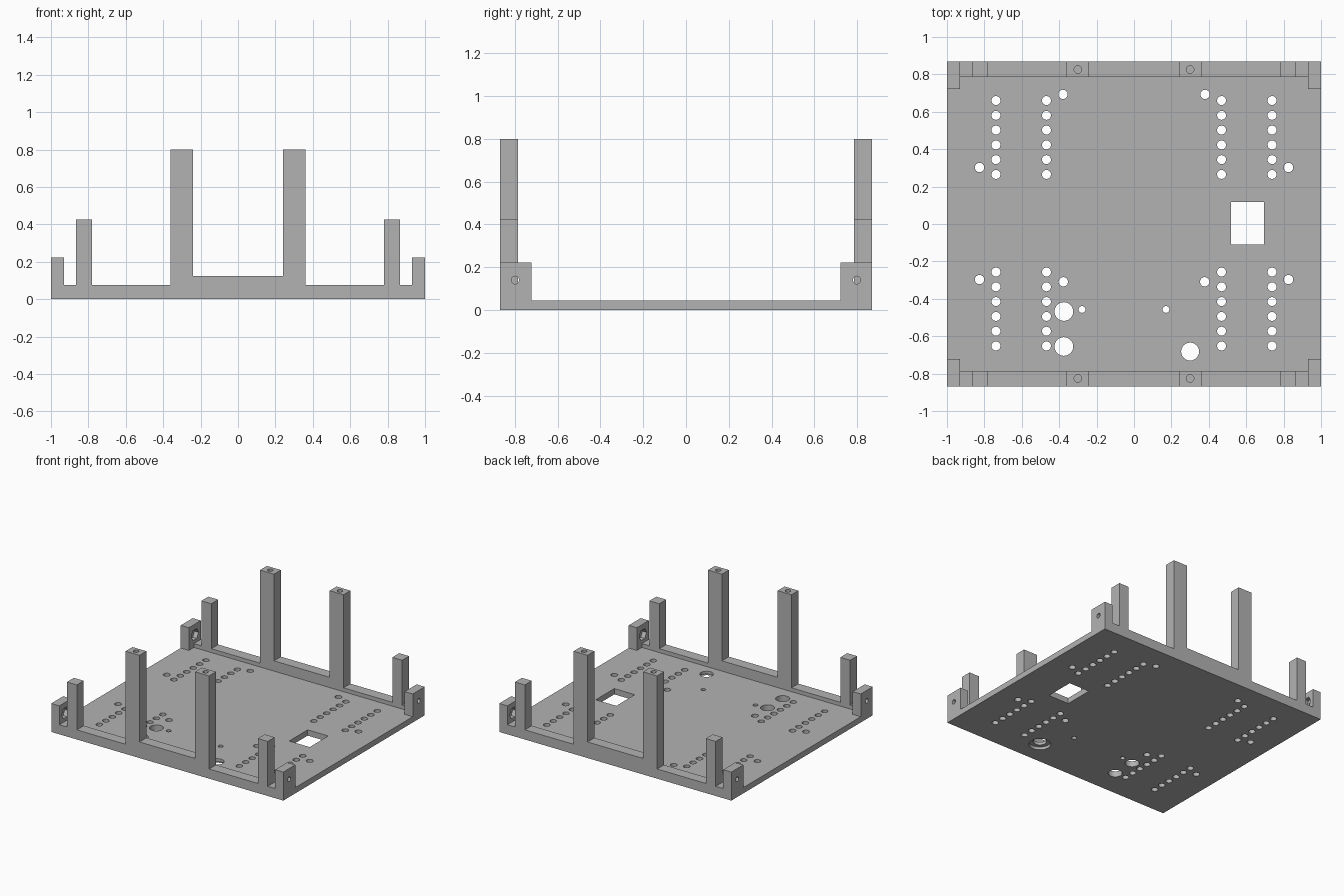
import bpy, bmesh, math
from mathutils import Matrix, Vector

if "Cube" in bpy.data.objects:
    bpy.data.objects.remove(bpy.data.objects["Cube"])

grey = bpy.data.materials.new("plain grey")
grey.use_nodes = True
COLOUR = (0.45, 0.45, 0.45, 1)
grey.diffuse_color = COLOUR
grey.node_tree.nodes["Principled BSDF"].inputs["Base Color"].default_value = COLOUR

PLATE_TOP, HALF_DEPTH, RAIL_INNER = 0.045, 0.87, 0.785


def make_object(name, bm):
    bmesh.ops.recalc_face_normals(bm, faces=bm.faces)
    mesh = bpy.data.meshes.new(name)
    bm.to_mesh(mesh)
    bm.free()
    mesh.materials.append(grey)
    obj = bpy.data.objects.new(name, mesh)
    bpy.context.collection.objects.link(obj)
    return obj


def add_box(bm, low, high):
    low, high = Vector(low), Vector(high)
    place = Matrix.Translation((low + high) / 2) @ Matrix.Diagonal((*(high - low), 1))
    bmesh.ops.create_cube(bm, size=1, matrix=place)


def add_cylinder(bm, centre, radius, depth, turn=Matrix(), sides=24):
    bmesh.ops.create_cone(bm, cap_ends=True, segments=sides, radius1=radius,
                          radius2=radius, depth=depth,
                          matrix=Matrix.Translation(centre) @ turn)


def cut(obj, *cutter_meshes):
    """Subtract each cutter, then bake the result and drop the cutters."""
    cutters = []
    for bm in cutter_meshes:
        cutter = make_object("cutter", bm)
        cutter.hide_render = True
        mod = obj.modifiers.new("cut", "BOOLEAN")
        mod.operation, mod.solver, mod.object = "DIFFERENCE", "EXACT", cutter
        cutters.append(cutter)
    graph = bpy.context.evaluated_depsgraph_get()
    baked = bpy.data.meshes.new_from_object(obj.evaluated_get(graph))
    obj.modifiers.clear()
    obj.data = baked
    baked.shade_smooth()
    baked.set_sharp_from_angle(angle=math.radians(30))
    for cutter in cutters:
        bpy.data.objects.remove(cutter)


# Base plate
bm = bmesh.new()
add_box(bm, (-1, -HALF_DEPTH, 0), (1, HALF_DEPTH, PLATE_TOP))
plate = make_object("base_plate", bm)

# Rows of mounting holes, single holes and the rectangular opening
holes = bmesh.new()
for x in (-0.738, -0.468, 0.468, 0.738):
    for start in (0.265, -0.652):
        for i in range(6):
            add_cylinder(holes, (x, start + 0.079 * i, 0), 0.024, 0.3)
for side in (-1, 1):
    for x, y in ((0.38, 0.693), (0.826, 0.302), (0.826, -0.297), (0.378, -0.309)):
        add_cylinder(holes, (side * x, y, 0), 0.025, 0.3)
for x, y, r in ((-0.375, -0.468, 0.05), (-0.375, -0.655, 0.05), (0.3, -0.682, 0.048),
                (-0.278, -0.457, 0.018), (0.171, -0.457, 0.018)):
    add_cylinder(holes, (x, y, 0), r, 0.3)
add_box(holes, (0.518, -0.11, -0.2), (0.695, 0.118, 0.2))

# Wider bore under one of the large holes
bore = bmesh.new()
add_cylinder(bore, (0.3, -0.682, 0), 0.078, 0.045)
cut(plate, holes, bore)

# Rails with their upright posts: a mirrored outline pushed through the thickness
half = [(0.24, 0.125), (0.24, 0.8), (0.36, 0.8), (0.36, 0.075), (0.78, 0.075),
        (0.78, 0.425), (0.865, 0.425), (0.865, 0.075), (0.93, 0.075), (0.93, PLATE_TOP)]
outline = half + [(-x, z) for x, z in reversed(half)]
for name, side in (("front", -1), ("back", 1)):
    bm = bmesh.new()
    face = bm.faces.new([bm.verts.new((x, side * HALF_DEPTH, z)) for x, z in outline])
    pushed = bmesh.ops.extrude_face_region(bm, geom=[face])["geom"]
    bmesh.ops.translate(bm, vec=(0, -side * (HALF_DEPTH - RAIL_INNER), 0),
                        verts=[v for v in pushed if isinstance(v, bmesh.types.BMVert)])
    rail = make_object(name + "_rail_with_posts", bm)
    # Blind screw holes in the tall posts
    screws = bmesh.new()
    for x in (-0.3, 0.3):
        add_cylinder(screws, (x, side * 0.826, 0.8), 0.02, 0.3)
    cut(rail, screws)

# Corner blocks with a cross hole and a hexagonal nut pocket on the inner face
sideways = Matrix.Rotation(math.pi / 2, 4, "Y")
for row, sy in (("front", -1), ("back", 1)):
    for hand, sx in (("right", -1), ("left", 1)):
        bm = bmesh.new()
        ys = sorted((sy * 0.723, sy * HALF_DEPTH))
        xs = sorted((sx * 0.93, sx))
        add_box(bm, (xs[0], ys[0], PLATE_TOP), (xs[1], ys[1], 0.222))
        block = make_object(f"{row}_{hand}_corner_block", bm)
        hole, pocket = bmesh.new(), bmesh.new()
        add_cylinder(hole, (sx, sy * 0.798, 0.14), 0.018, 0.4, sideways)
        add_cylinder(pocket, (sx * 0.93, sy * 0.798, 0.14), 0.045, 0.07, sideways, 6)
        cut(block, hole, pocket)
